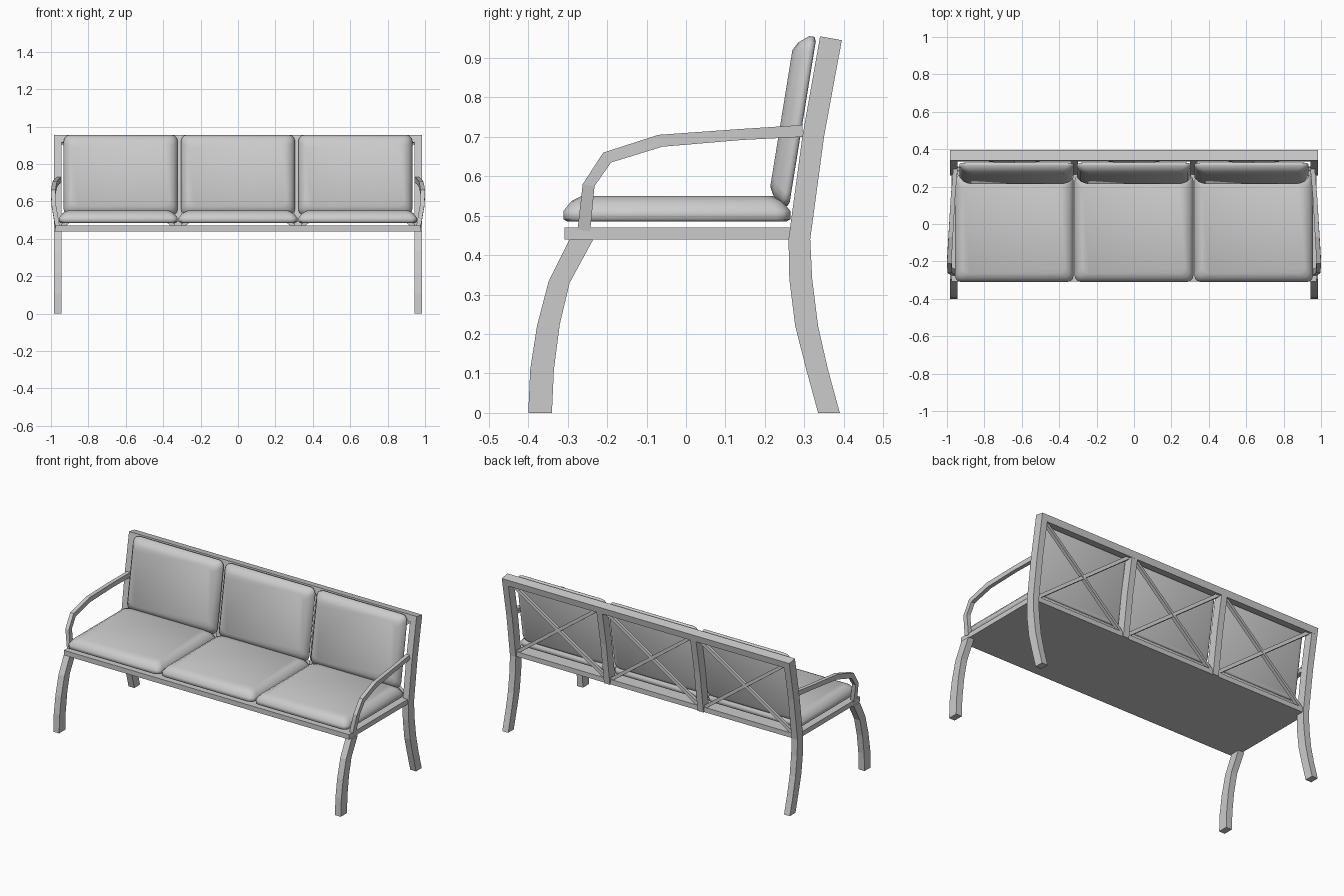
import bpy, bmesh, math
from mathutils import Vector, Matrix

cube = bpy.data.objects.get("Cube")
if cube:
    bpy.data.objects.remove(cube, do_unlink=True)

GREY = (0.6, 0.6, 0.6, 1)
mat = bpy.data.materials.new("plain grey")
mat.use_nodes = True
mat.diffuse_color = GREY
mat.node_tree.nodes["Principled BSDF"].inputs["Base Color"].default_value = GREY


def finish(name, bm, smooth=False):
    bmesh.ops.recalc_face_normals(bm, faces=bm.faces[:])
    mesh = bpy.data.meshes.new(name)
    for f in bm.faces:
        f.smooth = smooth
    bm.to_mesh(mesh)
    bm.free()
    mesh.materials.append(mat)
    ob = bpy.data.objects.new(name, mesh)
    bpy.context.collection.objects.link(ob)
    return ob


def loft(name, rings, smooth=False):
    """Skin matching closed rings and cap both ends."""
    bm = bmesh.new()
    loops = [[bm.verts.new(p) for p in ring] for ring in rings]
    for a, b in zip(loops, loops[1:]):
        for i in range(len(a)):
            j = (i + 1) % len(a)
            bm.faces.new((a[i], a[j], b[j], b[i]))
    bm.faces.new(loops[0])
    bm.faces.new(loops[-1])
    return finish(name, bm, smooth)


def strip(name, sections, xs, half):
    """Flat bar: each section holds front y, z and rear y, z; xs are its centres."""
    rings = []
    for (y0, z0, y1, z1), x in zip(sections, xs):
        rings.append([(x - half, y0, z0), (x + half, y0, z0),
                      (x + half, y1, z1), (x - half, y1, z1)])
    return loft(name, rings)


def bar(name, a, b, w):
    """Square bar between two points."""
    a, b = Vector(a), Vector(b)
    d = b - a
    bm = bmesh.new()
    bmesh.ops.create_cube(bm, size=1)
    rot = d.to_track_quat('Z', 'Y').to_matrix().to_4x4()
    bm.transform(Matrix.Translation((a + b) / 2) @ rot @ Matrix.Diagonal((w, w, d.length, 1)))
    return finish(name, bm)


def cushion(name, width, length, levels, centre, tilt):
    """Rounded pad; each level is an inset and a height."""
    m = Matrix.Translation(centre) @ Matrix.Rotation(tilt, 4, 'X')
    rings = []
    for inset, h in levels:
        r, ring = 0.035, []
        for k in range(4):
            sx, sy = ((1, 1), (-1, 1), (-1, -1), (1, -1))[k]
            for s in range(4):
                a = math.radians(90 * k + 30 * s)
                ring.append(m @ Vector((sx * (width / 2 - inset - r) + r * math.cos(a),
                                        sy * (length / 2 - inset - r) + r * math.sin(a), h)))
        rings.append(ring)
    return loft(name, rings, True)


front = [(-.40, 0, -.34, 0), (-.395, .11, -.335, .11), (-.378, .22, -.32, .225),
         (-.348, .335, -.295, .33), (-.295, .44, -.235, .44)]
back = [(.335, 0, .39, 0), (.305, .11, .36, .11), (.277, .22, .335, .22),
        (.262, .34, .32, .34), (.26, .44, .315, .44), (.295, .70, .35, .70),
        (.34, .955, .395, .945)]
arm = [(-.275, .465, -.243, .46), (-.262, .58, -.232, .575), (-.21, .66, -.19, .635),
       (-.07, .705, -.06, .675), (.14, .72, .14, .692), (.295, .73, .297, .70)]
arm_x = (.965, .985, .988, .98, .968, .955)

# Legs, arms and back posts on both sides
for side, s in (("left", 1), ("right", -1)):
    strip(side + "_front_leg", front, [s * .963] * len(front), .02)
    strip(side + "_back_leg", back, [s * .963] * len(back), .02)
    strip(side + "_armrest", arm, [s * x for x in arm_x], .012)
    strip(side + "_back_post", back[4:], [s * .32] * 3, .02)

# Seat board and top rail
board = [(-.308, .44), (.308, .44), (.308, .47), (-.308, .47)]
loft("seat_board", [[(x, y, z) for y, z in board] for x in (-.975, .975)])
rail = [(.333, .915), (.34, .955), (.395, .945), (.388, .905)]
loft("top_rail", [[(x, y, z) for y, z in rail] for x in (-.982, .982)])

# Cross braces and cushions for the three bays
for bay, x in (("right", -.64), ("middle", 0), ("left", .64)):
    for k, s in (("rising", 1), ("falling", -1)):
        bar(f"{bay}_{k}_brace", (x - s * .305, .293, .465), (x + s * .305, .362, .92), .02)
    cushion(bay + "_seat_cushion", .635, .575,
            [(.01, 0), (0, .006), (0, .027), (.02, .052), (.045, .065)],
            (x, -.023, .485), 0)
    cushion(bay + "_back_cushion", .61, .435,
            [(.01, 0), (0, .005), (0, .018), (.02, .043), (.042, .055)],
            (x * .98, .296, .738), math.radians(80.8))
